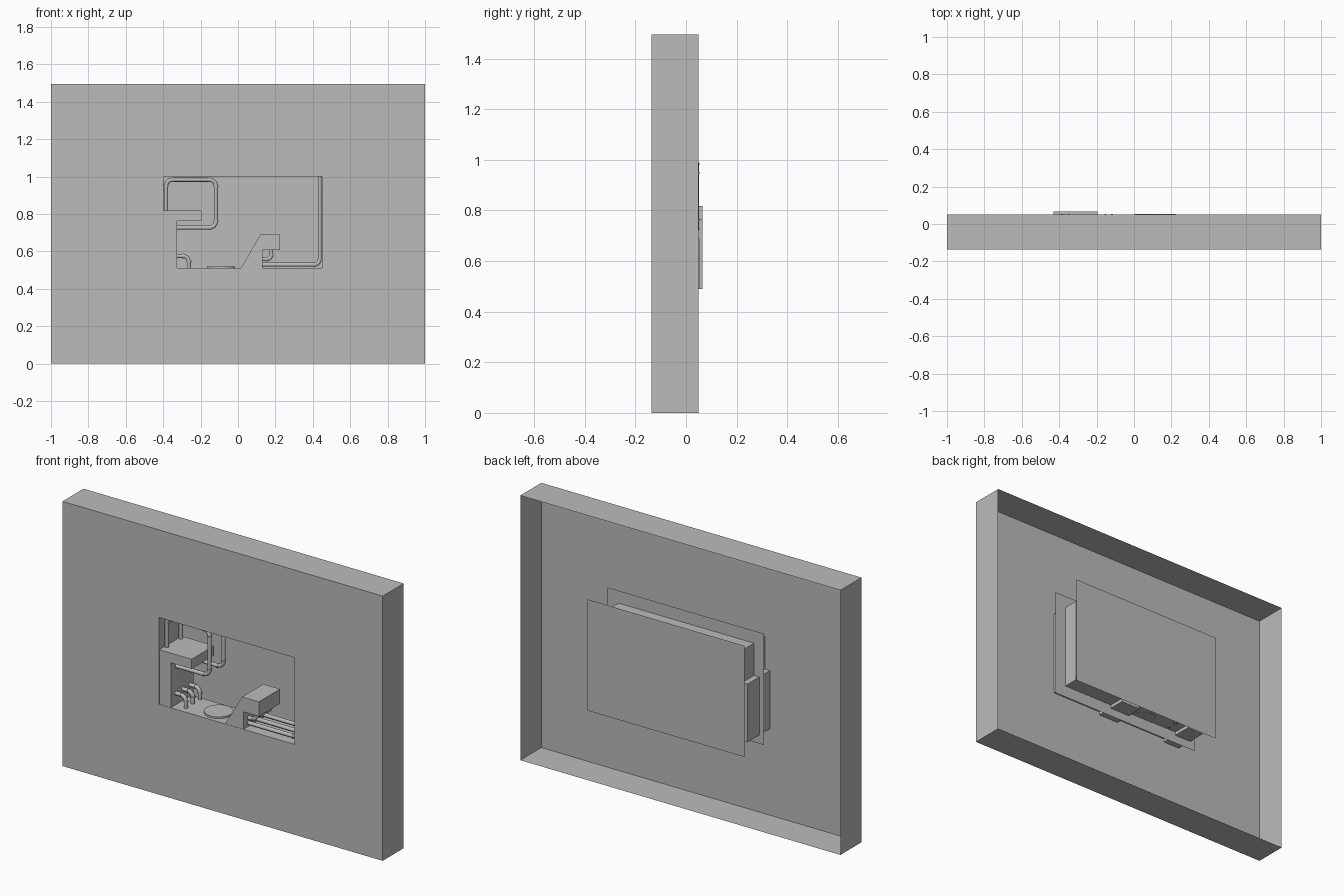
import bpy, bmesh, math
from mathutils import Vector

if "Cube" in bpy.data.objects:
    bpy.data.objects.remove(bpy.data.objects["Cube"])

grey = bpy.data.materials.new("plain_grey")
grey.diffuse_color = (0.5, 0.5, 0.5, 1)
grey.use_nodes = True
grey.node_tree.nodes["Principled BSDF"].inputs["Base Color"].default_value = grey.diffuse_color

FRONT, BACK = -0.137, 0.05
HOLE = (-0.397, 0.45, 0.51, 1.0)        # x0, x1, z0, z1
PANEL = (-0.46, 0.52, 0.442, 1.07)
WALL = (-1.0, 1.0, 0.0, 1.495)


def add(name, bm, smooth=False):
    me = bpy.data.meshes.new(name)
    bm.to_mesh(me)
    bm.free()
    me.materials.append(grey)
    if smooth:
        for p in me.polygons:
            p.use_smooth = len(p.vertices) == 4
    ob = bpy.data.objects.new(name, me)
    bpy.context.collection.objects.link(ob)
    return ob


def loop(bm, r, y):
    x0, x1, z0, z1 = r
    return [bm.verts.new((x, y, z)) for x, z in
            ((x0, z0), (x1, z0), (x1, z1), (x0, z1))]


def bridge(bm, a, b):
    for i in range(4):
        j = (i + 1) % 4
        bm.faces.new((a[i], a[j], b[j], b[i]))


def extrude_profile(name, pts, y0, y1):
    bm = bmesh.new()
    f = bm.faces.new([bm.verts.new((x, y0, z)) for x, z in pts])
    ext = bmesh.ops.extrude_face_region(bm, geom=[f])
    vs = [g for g in ext["geom"] if isinstance(g, bmesh.types.BMVert)]
    bmesh.ops.translate(bm, verts=vs, vec=(0, y1 - y0, 0))
    if not f.is_valid or len(bm.faces) < len(pts) + 2:
        bm.faces.new([v for v in bm.verts if v not in vs])
    bmesh.ops.recalc_face_normals(bm, faces=bm.faces)
    return add(name, bm)


def cylinder(name, pos, axis, radius, depth, sides):
    bm = bmesh.new()
    bmesh.ops.create_cone(bm, cap_ends=True, segments=sides, radius1=radius,
                          radius2=radius, depth=depth)
    q = Vector((0, 0, 1)).rotation_difference(axis)
    for v in bm.verts:
        v.co = q @ v.co + Vector(pos)
    return add(name, bm, True)


def pipe(name, corners, y, bend, r=0.011):
    """Round pipe through x-z corners, with a collar at each bend end."""
    c = [Vector((x, y, z)) for x, z in corners]
    pts, collars = [c[0]], []
    for a, b, d in zip(c, c[1:], c[2:]):
        u, w = (a - b).normalized(), (d - b).normalized()
        centre = b + (u + w) * bend
        for i in range(9):
            t = math.pi / 2 * i / 8
            pts.append(centre - w * bend * math.cos(t) - u * bend * math.sin(t))
        collars += [(b + u * bend, u), (b + w * bend, w)]
    pts.append(c[-1])
    cu = bpy.data.curves.new(name, "CURVE")
    cu.dimensions = "3D"
    cu.bevel_depth = r
    cu.bevel_resolution = 3
    s = cu.splines.new("POLY")
    s.points.add(len(pts) - 1)
    for p, v in zip(s.points, pts):
        p.co = (*v, 1)
    tmp = bpy.data.objects.new(name + "_curve", cu)
    bpy.context.collection.objects.link(tmp)
    bpy.context.view_layer.update()
    me = bpy.data.meshes.new_from_object(
        tmp.evaluated_get(bpy.context.evaluated_depsgraph_get()))
    bpy.data.objects.remove(tmp)
    me.materials.clear()
    me.materials.append(grey)
    for p in me.polygons:
        p.use_smooth = True
    ob = bpy.data.objects.new(name, me)
    bpy.context.collection.objects.link(ob)
    for pos, ax in collars:
        cylinder(name + "_collar", pos, ax, r * 1.2, 0.008, 14)


# outer wall: open-backed shell, front face with a window, niche lining
bm = bmesh.new()
rim, face = loop(bm, WALL, BACK), loop(bm, WALL, FRONT)
hole, inner = loop(bm, HOLE, FRONT), loop(bm, HOLE, BACK)
bridge(bm, rim, face)
bridge(bm, face, hole)
bridge(bm, hole, inner)
add("wall_with_niche", bm)

# flange ring around the niche
bm = bmesh.new()
bridge(bm, loop(bm, PANEL, -0.04), loop(bm, HOLE, -0.04))
add("niche_flange", bm)

# flat back panel
bm = bmesh.new()
bm.faces.new(loop(bm, PANEL, 0.137))
add("back_panel", bm)

# blocks inside the niche
extrude_profile("left_block", [(-0.43, 0.49), (-0.325, 0.49), (-0.325, 0.763),
                (-0.195, 0.763), (-0.195, 0.818), (-0.43, 0.818)], -0.1355, 0.066)
extrude_profile("right_block", [(0.003, 0.49), (0.12, 0.69), (0.225, 0.69),
                (0.225, 0.608), (0.13, 0.608), (0.13, 0.49)], -0.1355, 0.054)

# round floor plate
cylinder("floor_disc", (-0.09, -0.043, 0.514), Vector((0, 0, 1)), 0.075, 0.012, 48)

# pipes
for y in (-0.085, 0.04):
    pipe("loop_pipe", [(-0.385, 0.81), (-0.385, 0.983), (-0.118, 0.983),
                       (-0.118, 0.727), (-0.33, 0.727)], y, 0.035)
for y in (-0.09, -0.028, 0.035):
    pipe("floor_elbow", [(-0.33, 0.575), (-0.263, 0.575), (-0.263, 0.505)], y, 0.03)
    pipe("block_elbow", [(0.125, 0.558), (0.178, 0.558), (0.178, 0.612)], y, 0.025)
    pipe("corner_pipe", [(0.125, 0.529), (0.437, 0.529), (0.437, 1.0)], y, 0.03)
